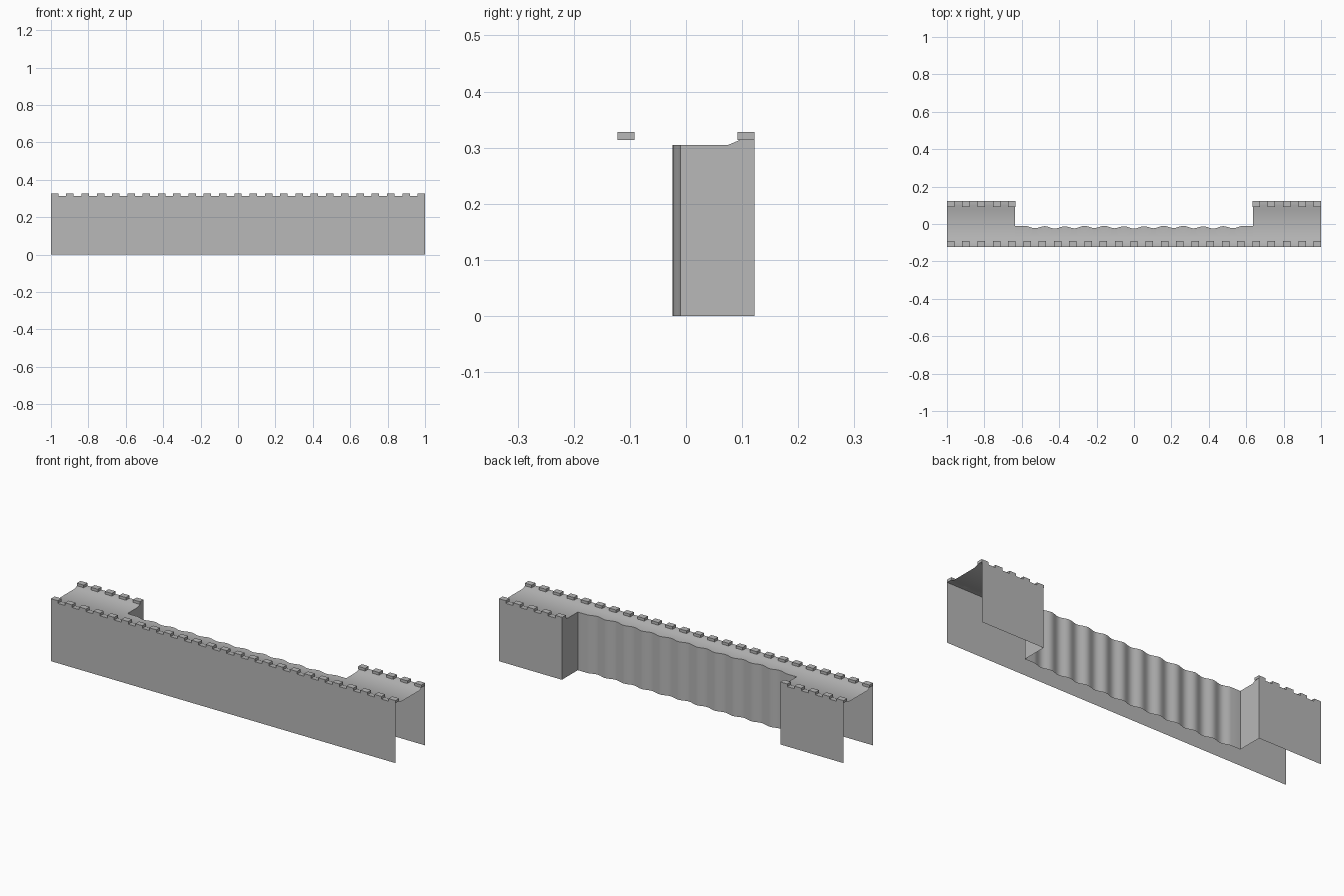
import bpy, bmesh, math

if "Cube" in bpy.data.objects:
    bpy.data.objects.remove(bpy.data.objects["Cube"])

HALF_Y, LIP_Z, WALK_Z, TOP_Z = 0.122, 0.314, 0.305, 0.328
RECESS_X = 0.635

stone = bpy.data.materials.new("grey stone")
stone.diffuse_color = (0.48, 0.48, 0.48, 1)
stone.use_nodes = True
stone.node_tree.nodes["Principled BSDF"].inputs["Base Color"].default_value = stone.diffuse_color


def finish(bm, name, smooth=False):
    bmesh.ops.remove_doubles(bm, verts=bm.verts, dist=1e-5)
    mesh = bpy.data.meshes.new(name)
    bm.to_mesh(mesh)
    bm.free()
    mesh.materials.append(stone)
    ob = bpy.data.objects.new(name, mesh)
    bpy.context.collection.objects.link(ob)
    if smooth:
        bpy.ops.object.select_all(action='DESELECT')
        ob.select_set(True)
        bpy.context.view_layer.objects.active = ob
        bpy.ops.object.shade_smooth_by_angle(angle=math.radians(35))
    return ob


def loft(bm, stations):
    """Join (x, [(y, z), ...]) cross-sections with quads."""
    rows = [[bm.verts.new((x, y, z)) for y, z in pts] for x, pts in stations]
    for a, b in zip(rows, rows[1:]):
        for i in range(len(a) - 1):
            bm.faces.new((a[i], b[i], b[i + 1], a[i + 1]))


def wave(x):
    return -0.017 - 0.006 * math.cos(2 * math.pi * x / 0.106) \
        - 0.0015 * math.cos(2 * math.pi * x / 0.41)


# Cross-sections: front face, raised lip, sunken walkway, then the rear
front = [(-HALF_Y, 0), (-HALF_Y, LIP_Z), (-0.097, LIP_Z), (-0.075, WALK_Z)]
rear = [(-y, z) for y, z in reversed(front)]


def recess(y):
    return front + [(y, WALK_Z), (y, 0)]


# Wall shell, open underneath and at both ends
bm = bmesh.new()
loft(bm, [(-1, front + rear), (-RECESS_X, front + rear)])
loft(bm, [(RECESS_X, front + rear), (1, front + rear)])

# Thin middle stretch with a rippled back face
n = 120
xs = [-0.58 + 1.16 * i / n for i in range(n + 1)]
corner = recess(-0.01)
loft(bm, [(-RECESS_X, corner)] + [(x, recess(wave(x))) for x in xs]
     + [(RECESS_X, corner)])

# Return walls at each end of the recess
outline = [(-0.01, 0)] + rear[::-1] + [(-0.01, WALK_Z)]
for s in (-1, 1):
    pts = outline if s < 0 else outline[::-1]
    bm.faces.new([bm.verts.new((s * RECESS_X, y, z)) for y, z in pts])
finish(bm, "wall_shell", True)


# Rows of battlement blocks
def battlements(name, side, indices):
    bm = bmesh.new()
    for i in indices:
        cx = -0.98 + i * 1.96 / 24
        cube = bmesh.ops.create_cube(bm, size=1)["verts"]
        for v in cube:
            v.co.x = cx + v.co.x * 0.04
            v.co.y = side * (HALF_Y - 0.015) + v.co.y * 0.03
            v.co.z = (LIP_Z + TOP_Z) / 2 + v.co.z * (TOP_Z - LIP_Z)
    finish(bm, name)


battlements("front_battlements", -1, range(25))
battlements("back_left_battlements", 1, range(5))
battlements("back_right_battlements", 1, range(20, 25))
